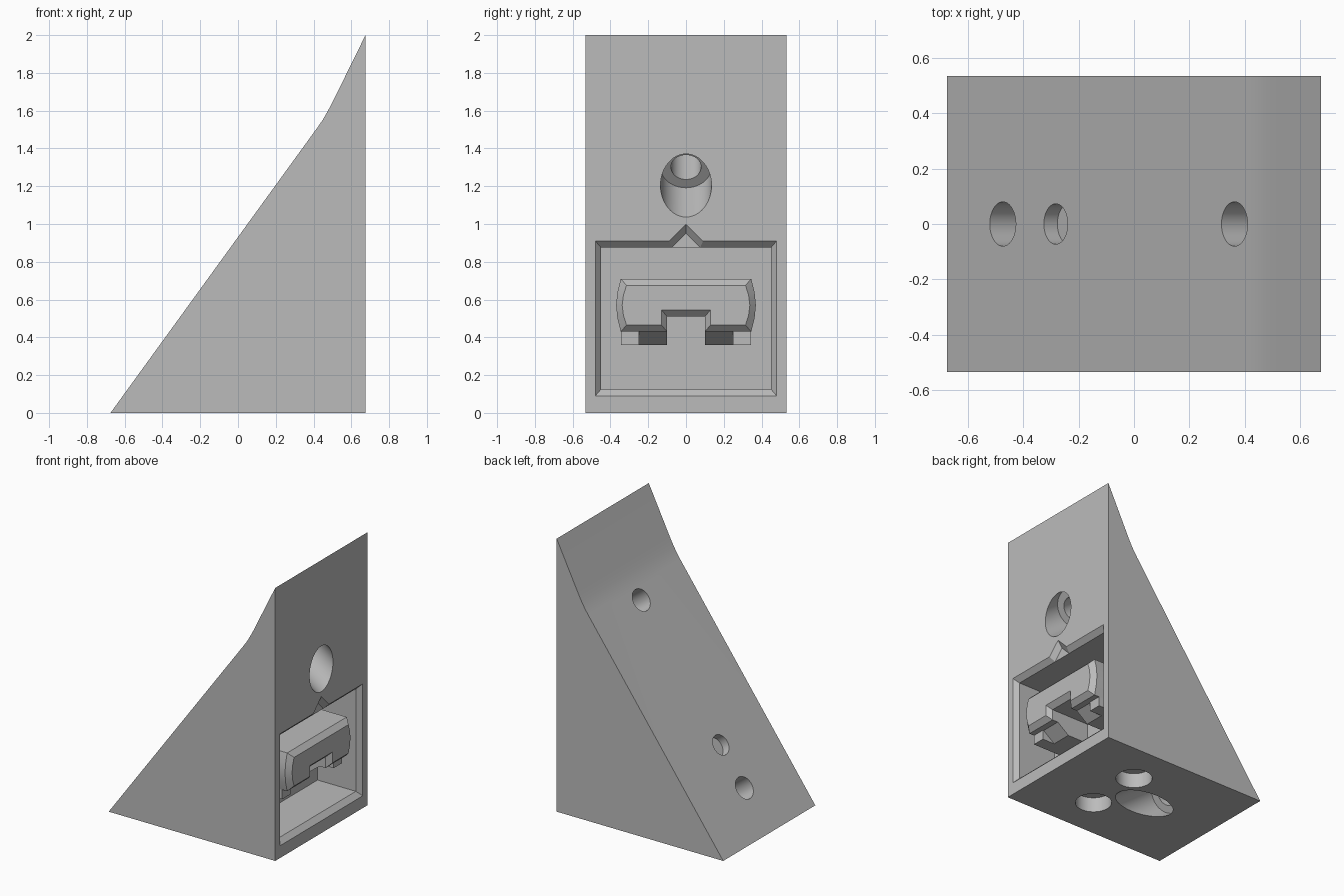
import bpy, bmesh
from mathutils import Vector

cube = bpy.data.objects.get("Cube")
if cube:
    bpy.data.objects.remove(cube, do_unlink=True)

# Single grey plastic
grey = bpy.data.materials.new("plain grey")
grey.use_nodes = True
COLOUR = (0.5, 0.5, 0.5, 1)
grey.diffuse_color = COLOUR
grey.node_tree.nodes["Principled BSDF"].inputs["Base Color"].default_value = COLOUR


def loft(name, rings):
    """Closed solid through matching rings of 3D points."""
    bm = bmesh.new()
    loops = [[bm.verts.new(p) for p in ring] for ring in rings]
    n = len(loops[0])
    for a, b in zip(loops, loops[1:]):
        for i in range(n):
            j = (i + 1) % n
            bm.faces.new((a[i], a[j], b[j], b[i]))
    bm.faces.new(loops[0])
    bm.faces.new(loops[-1])
    bmesh.ops.recalc_face_normals(bm, faces=bm.faces)
    mesh = bpy.data.meshes.new(name)
    bm.to_mesh(mesh)
    bm.free()
    mesh.materials.append(grey)
    obj = bpy.data.objects.new(name, mesh)
    bpy.context.collection.objects.link(obj)
    return obj


def at_x(x, outline):
    return [(x, y, z) for y, z in outline]


def at_y(y, outline):
    return [(x, y, z) for x, z in outline]


def rod(start, end, radius):
    """Cylinder between two points."""
    start, end = Vector(start), Vector(end)
    axis = end - start
    bpy.ops.mesh.primitive_cylinder_add(vertices=48, radius=radius, depth=axis.length,
                                        location=(start + end) / 2)
    obj = bpy.context.object
    obj.rotation_euler = axis.to_track_quat("Z", "Y").to_euler()
    obj.data.materials.append(grey)
    return obj


def cut(target, cutter):
    cutter.hide_render = True
    bpy.context.view_layer.objects.active = target
    mod = target.modifiers.new("cut", "BOOLEAN")
    mod.operation = "DIFFERENCE"
    mod.solver = "EXACT"
    mod.object = cutter
    bpy.ops.object.modifier_apply(modifier=mod.name)
    bpy.data.objects.remove(cutter, do_unlink=True)


def mirrored(half):
    """Closed y-symmetric outline from its +y half."""
    return half + [(-y, z) for y, z in reversed(half) if y > 0]


# Wedge body with flared tip
FACE, WIDE = 0.675, 0.533
side = [(-FACE, 0), (FACE, 0), (FACE, 2), (0.515, 1.675), (0.495, 1.635),
        (0.472, 1.592), (0.447, 1.549), (0.42, 1.51)]
body = loft("wedge_body", [at_y(-WIDE, side), at_y(WIDE, side)])

# Chamfered rectangular pocket
BEVEL, BACK = 0.035, 0.33


def pocket_ring(x, w, low, high):
    return at_x(x, [(-w, low), (w, low), (w, high), (-w, high)])


cut(body, loft("pocket_cutter", [
    pocket_ring(FACE + BEVEL, 0.51, 0.055, 0.945),
    pocket_ring(FACE - BEVEL, 0.45, 0.125, 0.875),
    pocket_ring(BACK, 0.45, 0.125, 0.875)]))

# Shallow arrow notch above the pocket
cut(body, loft("arrow_cutter", [
    at_x(FACE + BEVEL, [(-0.25, 0.8), (0.25, 0.8), (0, 1.05)]),
    at_x(FACE - BEVEL, [(-0.15, 0.8), (0.15, 0.8), (0, 0.95)])]))

# Counterbored screw holes square to the slope
inward = Vector((0.81, 0, -0.588))
for x in (0.363, -0.473):
    mouth = Vector((x, 0, 0.93 + 1.378 * x))
    cut(body, rod(mouth - inward * 0.1, mouth + inward * 0.3, 0.08))
    cut(body, rod(mouth + inward * 0.22, mouth + inward * 0.95, 0.135))

# Shallow blind hole in the slope
mouth = Vector((-0.282, 0, 0.93 - 1.378 * 0.282))
cut(body, rod(mouth - inward * 0.1, mouth + inward * 0.06, 0.073))

# Pair of round recesses underneath
for y in (-0.215, 0.215):
    cut(body, rod((0.18, y, -0.1), (0.18, y, 0.11), 0.124))

# Chamfered notched block standing in the pocket
root = mirrored([(0.10, 0.51), (0.10, 0.43), (0.345, 0.43), (0.363, 0.5),
                 (0.37, 0.57), (0.363, 0.64), (0.345, 0.71)])
tip = mirrored([(0.13, 0.545), (0.13, 0.465), (0.315, 0.465), (0.331, 0.515),
                (0.338, 0.57), (0.331, 0.625), (0.315, 0.675)])
block = loft("notched_block", [at_x(FACE, tip), at_x(FACE - BEVEL, root),
                               at_x(BACK - 0.02, root)])

# Feet below the block: square outer part, sloped inner part
parts = [body, block]
for label, s in (("left", 1), ("right", -1)):
    outer = [(0.6, 0.435), (0.6, 0.36), (BACK - 0.01, 0.36), (BACK - 0.01, 0.435)]
    inner = [(0.6, 0.435), (0.5, 0.36), (BACK - 0.01, 0.36), (BACK - 0.01, 0.435)]
    parts.append(loft(label + "_outer_foot", [at_y(s * 0.25, outer), at_y(s * 0.345, outer)]))
    parts.append(loft(label + "_inner_foot", [at_y(s * 0.10, inner), at_y(s * 0.25, inner)]))

# Smooth the holes and flare, keep edges sharp
bpy.ops.object.select_all(action="DESELECT")
for obj in parts:
    obj.select_set(True)
bpy.context.view_layer.objects.active = body
bpy.ops.object.shade_smooth_by_angle()
